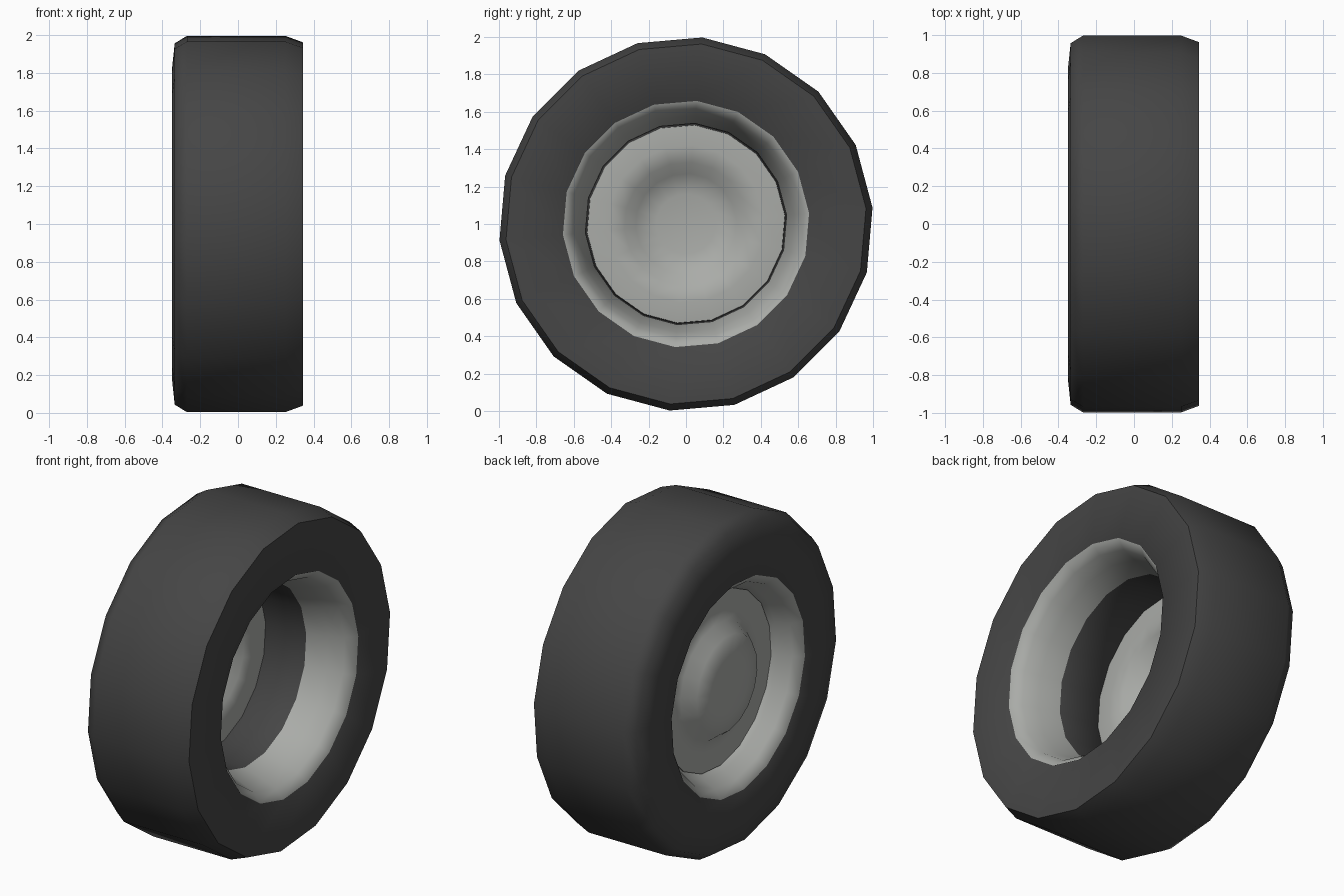
import bpy, bmesh, math

if "Cube" in bpy.data.objects:
    bpy.data.objects.remove(bpy.data.objects["Cube"])


def material(name, rgb):
    m = bpy.data.materials.new(name)
    m.diffuse_color = (*rgb, 1)
    m.use_nodes = True
    m.node_tree.nodes["Principled BSDF"].inputs["Base Color"].default_value = m.diffuse_color
    return m


rubber = material("dark rubber", (0.06, 0.06, 0.06))
metal = material("light grey metal", (0.40, 0.41, 0.39))


def lathe(name, profile, mats, sides, start=0.0):
    """Revolve a closed (x, radius) profile about the wheel axle at z = 1."""
    bm = bmesh.new()
    rings = []
    for x, r in profile:
        if r == 0:
            rings.append([bm.verts.new((x, 0, 1))] * sides)
            continue
        ring = []
        for i in range(sides):
            a = math.radians(start) + 2 * math.pi * i / sides
            ring.append(bm.verts.new((x, r * math.cos(a), 1 + r * math.sin(a))))
        rings.append(ring)
    n = len(profile)
    for k in range(n):
        a, b = rings[k], rings[(k + 1) % n]
        if profile[k][1] == 0 and profile[(k + 1) % n][1] == 0:
            continue
        for i in range(sides):
            j = (i + 1) % sides
            vs = list(dict.fromkeys((a[i], a[j], b[j], b[i])))
            f = bm.faces.new(vs)
            f.material_index = mats[k]
    bmesh.ops.recalc_face_normals(bm, faces=bm.faces)
    me = bpy.data.meshes.new(name)
    bm.to_mesh(me)
    bm.free()
    me.materials.append(rubber)
    me.materials.append(metal)
    ob = bpy.data.objects.new(name, me)
    bpy.context.collection.objects.link(ob)
    bpy.ops.object.select_all(action='DESELECT')
    ob.select_set(True)
    bpy.context.view_layer.objects.active = ob
    bpy.ops.object.shade_smooth_by_angle(angle=math.radians(60))
    return ob


# Tyre with flared metal lips and a dark inner barrel
tyre = [(-0.27, 1.0), (0.25, 1.0), (0.345, 0.965), (0.345, 0.66),
        (0.29, 0.61), (0.20, 0.58), (0.08, 0.54),
        (-0.19, 0.53), (-0.22, 0.56), (-0.30, 0.59), (-0.35, 0.64),
        (-0.35, 0.82), (-0.335, 0.96)]
lathe("tyre_and_rim", tyre, [0, 0, 0, 1, 1, 1, 0, 1, 1, 1, 0, 0, 0], 18, 5)

# Thin pressed wheel disc, its centre bulging towards -x
disc = [(-0.185, 0.53), (-0.175, 0.42), (-0.19, 0.33), (-0.26, 0.27), (-0.28, 0.16), (-0.285, 0),
        (-0.30, 0), (-0.295, 0.17), (-0.275, 0.29), (-0.205, 0.345), (-0.19, 0.42), (-0.20, 0.53)]
lathe("wheel_disc", disc, [1] * len(disc), 18, 5)
